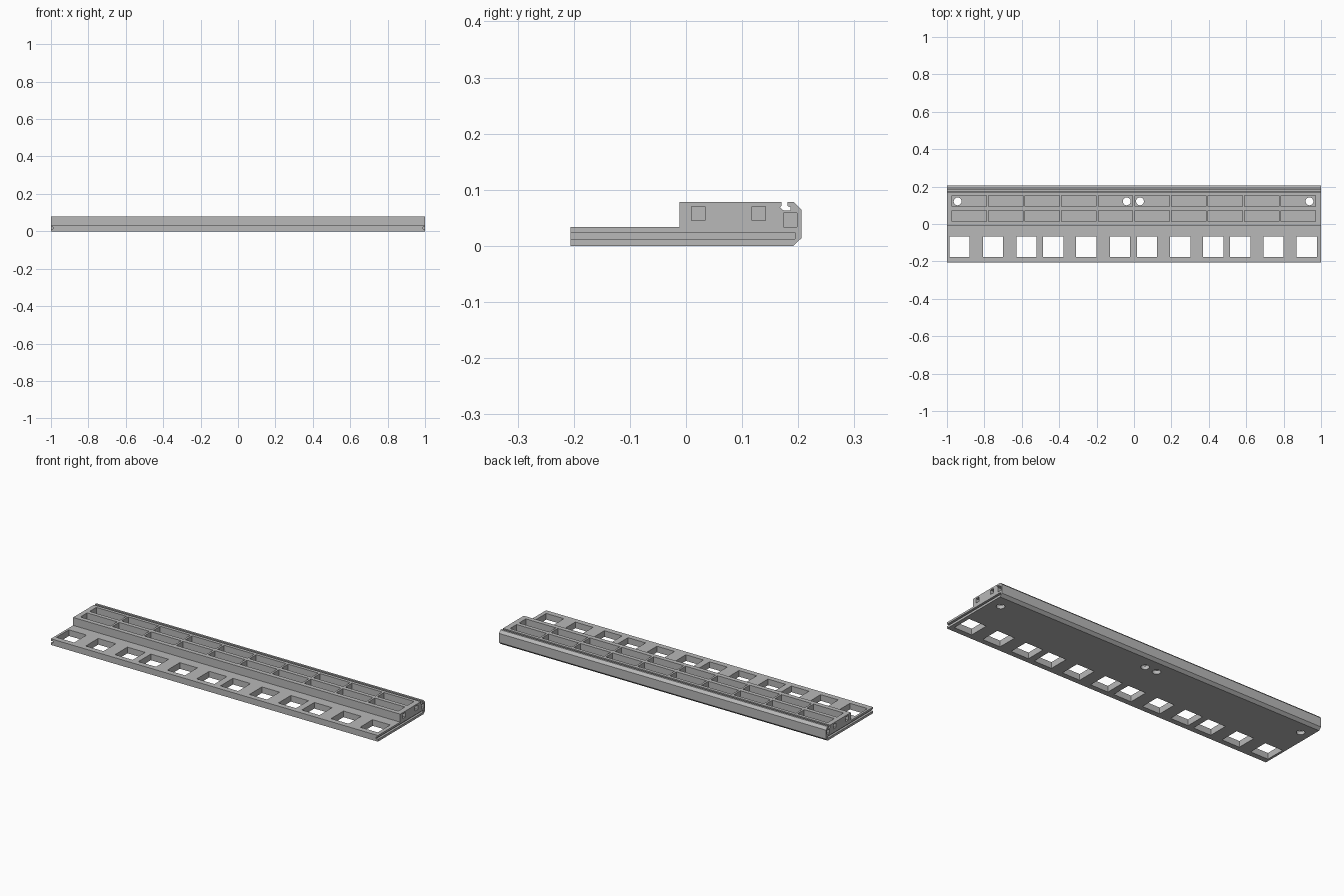
import bpy, bmesh, math
from mathutils import Matrix, Vector

if "Cube" in bpy.data.objects:
    bpy.data.objects.remove(bpy.data.objects["Cube"])

grey = bpy.data.materials.new("neutral grey")
grey.diffuse_color = (0.48, 0.48, 0.48, 1)
grey.use_nodes = True
grey.node_tree.nodes["Principled BSDF"].inputs["Base Color"].default_value = grey.diffuse_color


def make_object(name, bm):
    bmesh.ops.recalc_face_normals(bm, faces=bm.faces)
    mesh = bpy.data.meshes.new(name)
    bm.to_mesh(mesh)
    bm.free()
    mesh.materials.append(grey)
    obj = bpy.data.objects.new(name, mesh)
    bpy.context.collection.objects.link(obj)
    return obj


def add_box(bm, x0, x1, y0, y1, z0, z1):
    size = Matrix.Diagonal((x1 - x0, y1 - y0, z1 - z0, 1))
    centre = Vector(((x0 + x1) / 2, (y0 + y1) / 2, (z0 + z1) / 2))
    bmesh.ops.create_cube(bm, size=1, matrix=Matrix.Translation(centre) @ size)


def cut(target, name, bm):
    cutter = make_object(name, bm)
    cutter.hide_render = True
    mod = target.modifiers.new(name, 'BOOLEAN')
    mod.operation = 'DIFFERENCE'
    mod.solver = 'EXACT'
    mod.object = cutter
    bpy.context.view_layer.objects.active = target
    bpy.ops.object.modifier_apply(modifier=name)
    bpy.data.objects.remove(cutter)


# stepped bar: side profile with chamfered back and undercut top slot
profile = [(-0.206, 0), (0.191, 0), (0.206, 0.014), (0.206, 0.064),
           (0.192, 0.078), (0.181, 0.078), (0.181, 0.071), (0.186, 0.069),
           (0.186, 0.063), (0.174, 0.063), (0.167, 0.069), (0.170, 0.071),
           (0.170, 0.078), (-0.012, 0.078), (-0.012, 0.034), (-0.206, 0.034)]
bm = bmesh.new()
end = bm.faces.new([bm.verts.new((-1, y, z)) for y, z in profile])
side = bmesh.ops.extrude_face_region(bm, geom=[end])
bmesh.ops.translate(bm, vec=(2, 0, 0),
                    verts=[v for v in side["geom"] if isinstance(v, bmesh.types.BMVert)])
bar = make_object("stepped_bar", bm)

# two rows of rectangular pockets in the raised block
bm = bmesh.new()
for i in range(10):
    x = -0.973 + 0.1955 * i
    for y0, y1 in ((0.013, 0.072), (0.094, 0.152)):
        add_box(bm, x, x + 0.184, y0, y1, 0.02, 0.12)
cut(bar, "top_pockets", bm)

# square windows through the front shelf
bm = bmesh.new()
for x in (-0.933, -0.754, -0.575, -0.432, -0.255, -0.075,
          0.070, 0.247, 0.424, 0.568, 0.746, 0.924):
    add_box(bm, x - 0.054, x + 0.054, -0.176, -0.067, -0.05, 0.1)
cut(bar, "shelf_windows", bm)

# round screw holes through the pocket floors
bm = bmesh.new()
for x in (-0.943, -0.039, 0.032, 0.938):
    bmesh.ops.create_cone(bm, cap_ends=True, segments=32, radius1=0.021,
                          radius2=0.021, depth=0.1,
                          matrix=Matrix.Translation((x, 0.121, 0)))
cut(bar, "screw_holes", bm)

# end grooves, open at the front, and square sockets on both ends
bm = bmesh.new()
for s in (-1, 1):
    def end_box(depth, y0, y1, z0, z1):
        a, b = sorted((s * (1 - depth), s * 1.1))
        add_box(bm, a, b, y0, y1, z0, z1)
    end_box(0.012, -0.3, 0.194, 0.0125, 0.0235)
    end_box(0.02, 0.010, 0.034, 0.045, 0.070)
    end_box(0.02, 0.118, 0.142, 0.045, 0.070)
    end_box(0.02, 0.174, 0.198, 0.034, 0.059)
cut(bar, "end_grooves_and_sockets", bm)

# keep flat faces crisp, smooth only the round holes
bpy.ops.object.select_all(action='DESELECT')
bar.select_set(True)
bpy.context.view_layer.objects.active = bar
bpy.ops.object.shade_smooth_by_angle(angle=math.radians(30))
